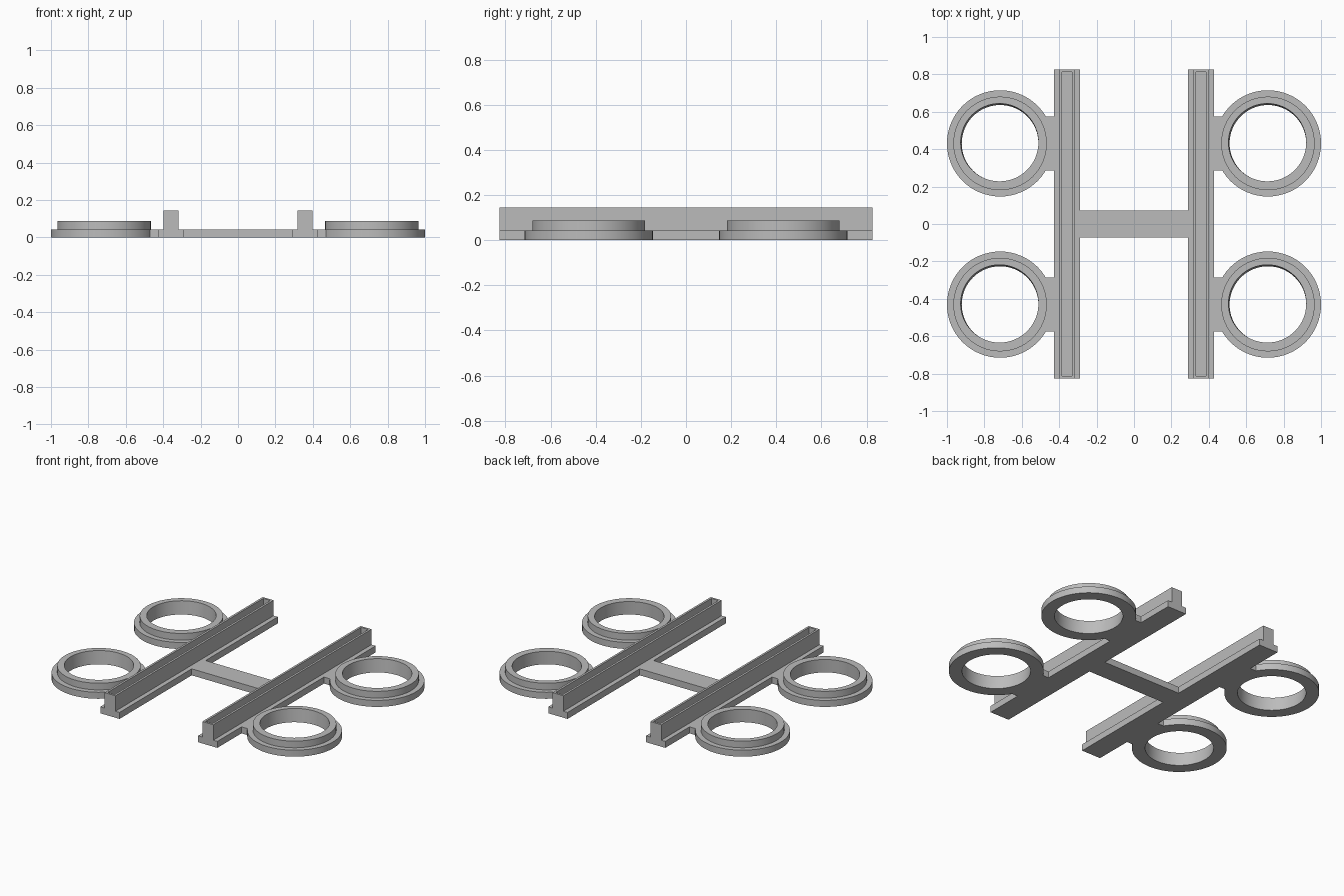
import bpy, bmesh, math

cube = bpy.data.objects.get("Cube")
if cube:
    bpy.data.objects.remove(cube, do_unlink=True)

grey = bpy.data.materials.new("plain grey")
grey.use_nodes = True
color = (0.5, 0.5, 0.5, 1)
grey.diffuse_color = color
grey.node_tree.nodes["Principled BSDF"].inputs["Base Color"].default_value = color

PLATE = 0.043      # thickness of the flat frame
RAIL_X = 0.358
RAIL_Y = 0.827
RING_X, RING_Y = 0.716, 0.431


def finish(name, bm, smooth=False):
    bmesh.ops.recalc_face_normals(bm, faces=bm.faces)
    mesh = bpy.data.meshes.new(name)
    bm.to_mesh(mesh)
    bm.free()
    mesh.materials.append(grey)
    obj = bpy.data.objects.new(name, mesh)
    bpy.context.collection.objects.link(obj)
    if smooth:
        bpy.ops.object.select_all(action='DESELECT')
        obj.select_set(True)
        bpy.context.view_layer.objects.active = obj
        bpy.ops.object.shade_smooth_by_angle(angle=math.radians(30))
    return obj


def add_box(bm, x0, x1, y0, y1, z0, z1):
    verts = bmesh.ops.create_cube(bm, size=1)["verts"]
    for v in verts:
        v.co.x = x1 if v.co.x > 0 else x0
        v.co.y = y1 if v.co.y > 0 else y0
        v.co.z = z1 if v.co.z > 0 else z0
    return verts


def rail(name, x):
    # T-shaped section extruded along y, with a slot sunk in its top
    bm = bmesh.new()
    half = [(0.07, 0), (0.07, PLATE), (0.04, PLATE), (0.04, 0.145)]
    section = half + [(-a, z) for a, z in reversed(half)]
    face = bm.faces.new([bm.verts.new((x + a, -RAIL_Y, z)) for a, z in section])
    new = bmesh.ops.extrude_face_region(bm, geom=[face])["geom"]
    bmesh.ops.translate(bm, vec=(0, 2 * RAIL_Y, 0),
                        verts=[g for g in new if isinstance(g, bmesh.types.BMVert)])
    bm.normal_update()
    top = max(bm.faces, key=lambda f: f.calc_center_median().z)
    bmesh.ops.inset_region(bm, faces=[top], thickness=0.02)
    slot = bmesh.ops.extrude_face_region(bm, geom=[top])["geom"]
    bmesh.ops.translate(bm, vec=(0, 0, PLATE - 0.145),
                        verts=[g for g in slot if isinstance(g, bmesh.types.BMVert)])
    bmesh.ops.delete(bm, geom=[top], context='FACES_ONLY') if top.is_valid else None
    return finish(name, bm)


def ring(name, x, y, count=64):
    # Stepped collar: closed profile of (radius, height) swept round the centre
    bm = bmesh.new()
    profile = [(0.205, 0), (0.284, 0), (0.284, PLATE),
               (0.25, PLATE), (0.25, 0.087), (0.208, 0.087)]
    loops = []
    for i, (r, z) in enumerate(profile):
        # the bore leans very slightly toward its upper rim
        dx, dy = (-0.003, 0.005) if i == len(profile) - 1 else (0, 0)
        loops.append([bm.verts.new((x + dx + r * math.cos(t), y + dy + r * math.sin(t), z))
                      for t in (math.tau * k / count for k in range(count))])
    for i, a in enumerate(loops):
        b = loops[(i + 1) % len(loops)]
        for k in range(count):
            n = (k + 1) % count
            bm.faces.new((a[k], a[n], b[n], b[k]))
    return finish(name, bm, smooth=True)


# Cross bar joining the rails
bm = bmesh.new()
add_box(bm, -RAIL_X + 0.07, RAIL_X - 0.07, -0.072, 0.072, 0, PLATE)
finish("cross_bar", bm)

# Rails, collars and the tabs that join them
for side, sx in (("left", 1), ("right", -1)):
    rail(side + "_rail", sx * RAIL_X)
    for end, sy in (("front", -1), ("back", 1)):
        ring(f"{end}_{side}_ring", sx * RING_X, sy * RING_Y)
        bm = bmesh.new()
        xs = sorted((sx * (RAIL_X + 0.07), sx * 0.473))
        add_box(bm, *xs, sy * RING_Y - 0.144, sy * RING_Y + 0.144, 0, PLATE)
        finish(f"{end}_{side}_tab", bm)
